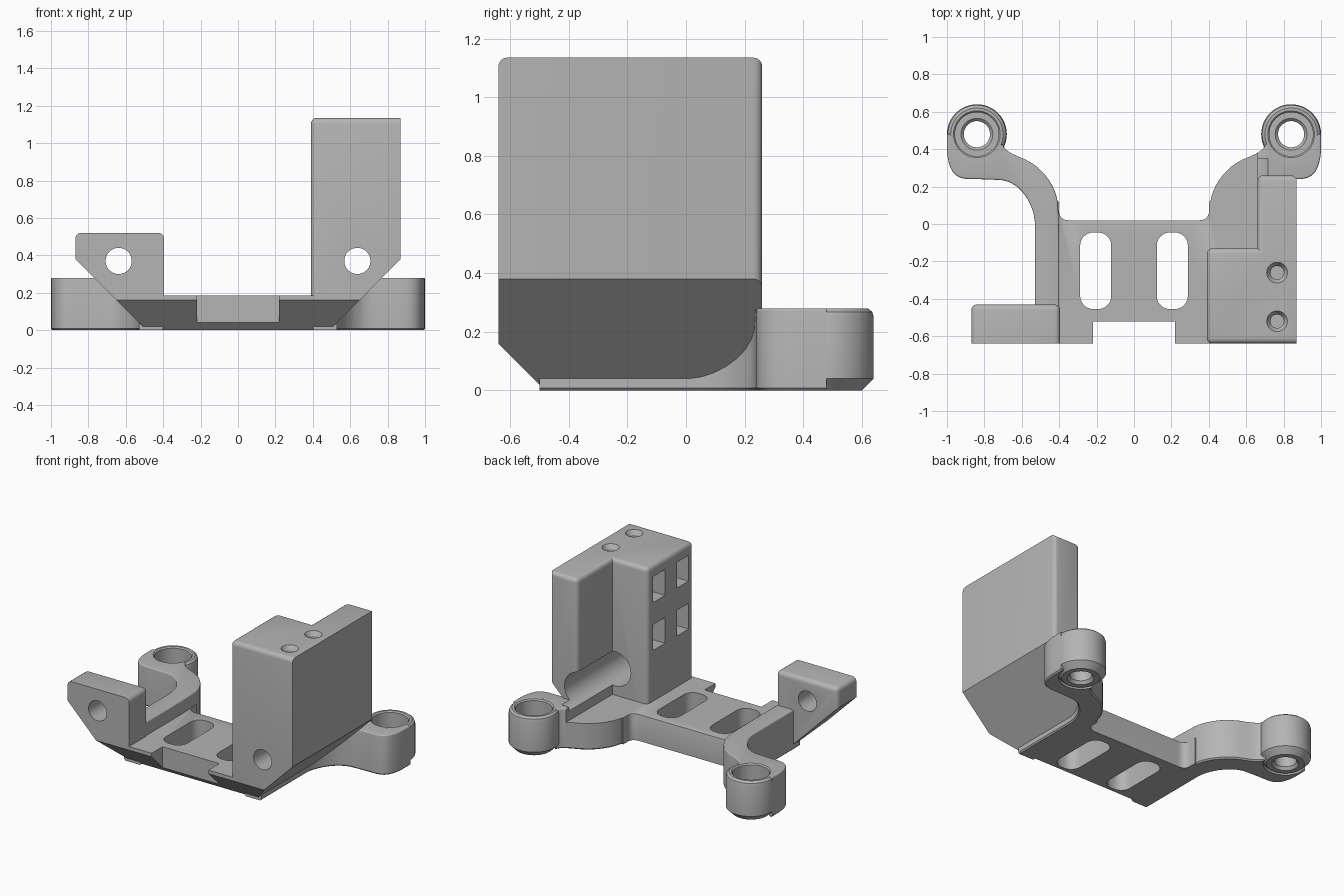
import bpy, bmesh, math
from mathutils import Vector, Matrix

cube = bpy.data.objects.get("Cube")
if cube:
    bpy.data.objects.remove(cube, do_unlink=True)

grey = bpy.data.materials.new("plain_grey")
grey.use_nodes = True
COLOR = (0.46, 0.46, 0.46, 1)
grey.diffuse_color = COLOR
grey.node_tree.nodes["Principled BSDF"].inputs["Base Color"].default_value = COLOR

PLATE_TOP, ARM_TOP, TOWER_TOP = 0.185, 0.28, 1.135
BOSS_X, BOSS_Y = 0.84, 0.48
ROD_X, ROD_Z = 0.638, 0.37


def finish(bm, name):
    bmesh.ops.recalc_face_normals(bm, faces=bm.faces)
    mesh = bpy.data.meshes.new(name)
    bm.to_mesh(mesh)
    bm.free()
    obj = bpy.data.objects.new(name, mesh)
    obj.data.materials.append(grey)
    bpy.context.collection.objects.link(obj)
    return obj


def prism(outline, z0, z1):
    bm = bmesh.new()
    face = bm.faces.new([bm.verts.new((x, y, z0)) for x, y in outline])
    geom = bmesh.ops.extrude_face_region(bm, geom=[face])["geom"]
    top = [v for v in geom if isinstance(v, bmesh.types.BMVert)]
    bmesh.ops.translate(bm, verts=top, vec=(0, 0, z1 - z0))
    bmesh.ops.recalc_face_normals(bm, faces=bm.faces)
    return bm


def bevel(bm, rule, width, segments):
    """Bevel the edges whose middle and direction satisfy the rule."""
    edges = []
    for e in bm.edges:
        a, b = e.verts[0].co, e.verts[1].co
        if rule((a + b) / 2, abs(a.z - b.z) > 0.001):
            edges.append(e)
    bmesh.ops.bevel(bm, geom=edges, offset=width, segments=segments,
                    profile=0.5, affect='EDGES', clamp_overlap=True)


def slice_off(bm, point, normal):
    """Cut away everything beyond a plane and close the cut."""
    geom = bm.verts[:] + bm.edges[:] + bm.faces[:]
    bmesh.ops.bisect_plane(bm, geom=geom, plane_co=point, plane_no=normal,
                           clear_outer=True, dist=0.00001)
    rim = [e for e in bm.edges if e.is_boundary]
    if rim:
        bmesh.ops.edgeloop_fill(bm, edges=rim)


def undercut(bm):
    """Sloping underside on the front and both sides."""
    slice_off(bm, (0, -0.48, 0), (0, -1, -1))
    for s in (-1, 1):
        slice_off(bm, (s * 0.49, 0, 0), (s, 0, -1))


def chaikin(points, rounds=2):
    for _ in range(rounds):
        out = [points[0]]
        for a, b in zip(points, points[1:]):
            a, b = Vector(a), Vector(b)
            out += [a.lerp(b, 0.25), a.lerp(b, 0.75)]
        points = out + [points[-1]]
    return [tuple(p) for p in points]


def cylinder(center, radius, depth, axis='Z', radius2=None):
    bm = bmesh.new()
    turn = Matrix.Rotation(math.pi / 2, 4, 'X') if axis == 'Y' else Matrix()
    bmesh.ops.create_cone(bm, cap_ends=True, segments=40, radius1=radius,
                          radius2=radius if radius2 is None else radius2, depth=depth,
                          matrix=Matrix.Translation(center) @ turn)
    return bm


def box(lo, hi):
    return prism([(lo[0], lo[1]), (hi[0], lo[1]), (hi[0], hi[1]), (lo[0], hi[1])], lo[2], hi[2])


def cut(obj, bm):
    cutter = finish(bm, "cutter")
    cutter.hide_render = True
    mod = obj.modifiers.new("cut", 'BOOLEAN')
    mod.operation, mod.solver, mod.object = 'DIFFERENCE', 'EXACT', cutter
    with bpy.context.temp_override(object=obj, active_object=obj):
        bpy.ops.object.modifier_apply(modifier=mod.name)
    bpy.data.objects.remove(cutter, do_unlink=True)


parts = []

# Base plate with front notch and filleted rear corners
half = [(0.22, -0.52), (0.22, -0.64), (0.53, -0.64), (0.53, 0.0), (0.5, 0.12)]
half += chaikin([(0.402, 0.12), (0.40, 0.02), (0.29, 0.02)], 3)
bm = prism(half + [(-x, y) for x, y in reversed(half)], 0, PLATE_TOP)
bevel(bm, lambda m, up: not up and m.z > 0.1 and m.y > 0.01 and abs(m.x) < 0.4, 0.012, 2)
undercut(bm)
plate = finish(bm, "base_plate")
for s in (-1, 1):
    bm = box((s * 0.205 - 0.083, -0.455, -0.1), (s * 0.205 + 0.083, -0.045, 0.4))
    bevel(bm, lambda m, up: up, 0.07, 6)
    cut(plate, bm)
parts.append(plate)

# Low web between the plate and the tower
bm = prism([(0.4, -0.64), (0.7, -0.64), (0.7, 0.26), (0.55, 0.26), (0.45, 0.1), (0.4, 0)],
           0, PLATE_TOP)
undercut(bm)
parts.append(finish(bm, "tower_web"))

# Curved arms and the ring bosses at their ends
outer = chaikin([(0.53, -0.5), (0.53, -0.1), (0.53, 0.08), (0.64, 0.23),
                 (0.80, 0.24), (0.95, 0.24), (1.0, 0.34), (1.0, 0.48)])
inner = chaikin([(0.71, 0.435), (0.68, 0.385), (0.52, 0.32), (0.42, 0.19),
                 (0.40, 0.06), (0.40, -0.5)])
seat = [(BOSS_X + 0.14 * math.cos(a), BOSS_Y + 0.14 * math.sin(a))
        for a in (math.radians(-8 * i) for i in range(20))]
ring = [(0.12, 0), (0.16, 0.04), (0.16, 0.25), (0.155, 0.268), (0.14, 0.28), (0.125, 0.28),
        (0.117, 0.272), (0.117, 0.13), (0.085, 0.13), (0.07, 0.115), (0.07, 0.02), (0.085, 0)]
for s, side in ((-1, "right"), (1, "left")):
    bm = prism([(s * x, y) for x, y in outer + seat + inner], 0, ARM_TOP)

    def on_side(m, up):
        return (not up and m.y > -0.49
                and math.hypot(abs(m.x) - BOSS_X, m.y - BOSS_Y) > 0.148)
    bevel(bm, lambda m, up: on_side(m, up) and m.z > 0.1, 0.03, 4)
    bevel(bm, lambda m, up: on_side(m, up) and m.z < 0.001, 0.04, 1)
    arm = finish(bm, side + "_arm")
    if s > 0:
        cut(arm, box((0.2, -0.7, PLATE_TOP), (0.66, 0.6, 0.5)))
        cut(arm, cylinder((ROD_X, 0, ROD_Z), 0.12, 0.7, 'Y'))
    parts.append(arm)

    bm = bmesh.new()
    verts = [bm.verts.new((r, 0, z)) for r, z in ring]
    edges = [bm.edges.new((verts[i - 1], verts[i])) for i in range(len(verts))]
    bmesh.ops.spin(bm, geom=verts + edges, cent=(0, 0, 0), axis=(0, 0, 1),
                   angle=math.tau, steps=48)
    bmesh.ops.remove_doubles(bm, verts=bm.verts, dist=0.0001)
    bmesh.ops.translate(bm, verts=bm.verts, vec=(s * BOSS_X, BOSS_Y, 0))
    parts.append(finish(bm, side + "_boss"))

# Low rod bracket
bm = box((-0.87, -0.64, 0), (-0.395, -0.43, 0.52))
bevel(bm, lambda m, up: m.y > -0.635 and (m.z > 0.5 or (up and m.y > -0.5)), 0.03, 4)
undercut(bm)
bracket = finish(bm, "rod_bracket")
cut(bracket, cylinder((-ROD_X, -0.5, ROD_Z), 0.07, 0.6, 'Y'))
parts.append(bracket)

# Tall tower with a thinner rear wall
bm = prism([(0.39, -0.64), (0.87, -0.64), (0.87, 0.26), (0.66, 0.26), (0.66, -0.13),
            (0.39, -0.13)], 0, TOWER_TOP)
bevel(bm, lambda m, up: (up and (m.x < 0.5 or m.y > 0.2))
      or (m.z > 1.1 and m.x < 0.86), 0.03, 4)
undercut(bm)
tower = finish(bm, "tower")
# Rod bore, wide clearance groove, nut pockets and screw holes
cut(tower, cylinder((ROD_X, -0.5, ROD_Z), 0.07, 0.6, 'Y'))
cut(tower, cylinder((ROD_X, -0.04, ROD_Z), 0.12, 0.78, 'Y'))
for y in (-0.26, -0.52):
    for z in (0.63, 0.965):
        cut(tower, box((0.3, y - 0.065, z - 0.09), (0.82, y + 0.065, z + 0.09)))
    cut(tower, cylinder((0.765, y, 0.85), 0.036, 0.7))
    cut(tower, cylinder((0.765, y, 1.125), 0.036, 0.04, radius2=0.062))
parts.append(tower)

# Smooth shading with sharp edges kept
for obj in parts:
    bpy.ops.object.select_all(action='DESELECT')
    obj.select_set(True)
    bpy.context.view_layer.objects.active = obj
    bpy.ops.object.shade_smooth_by_angle(angle=math.radians(32))
